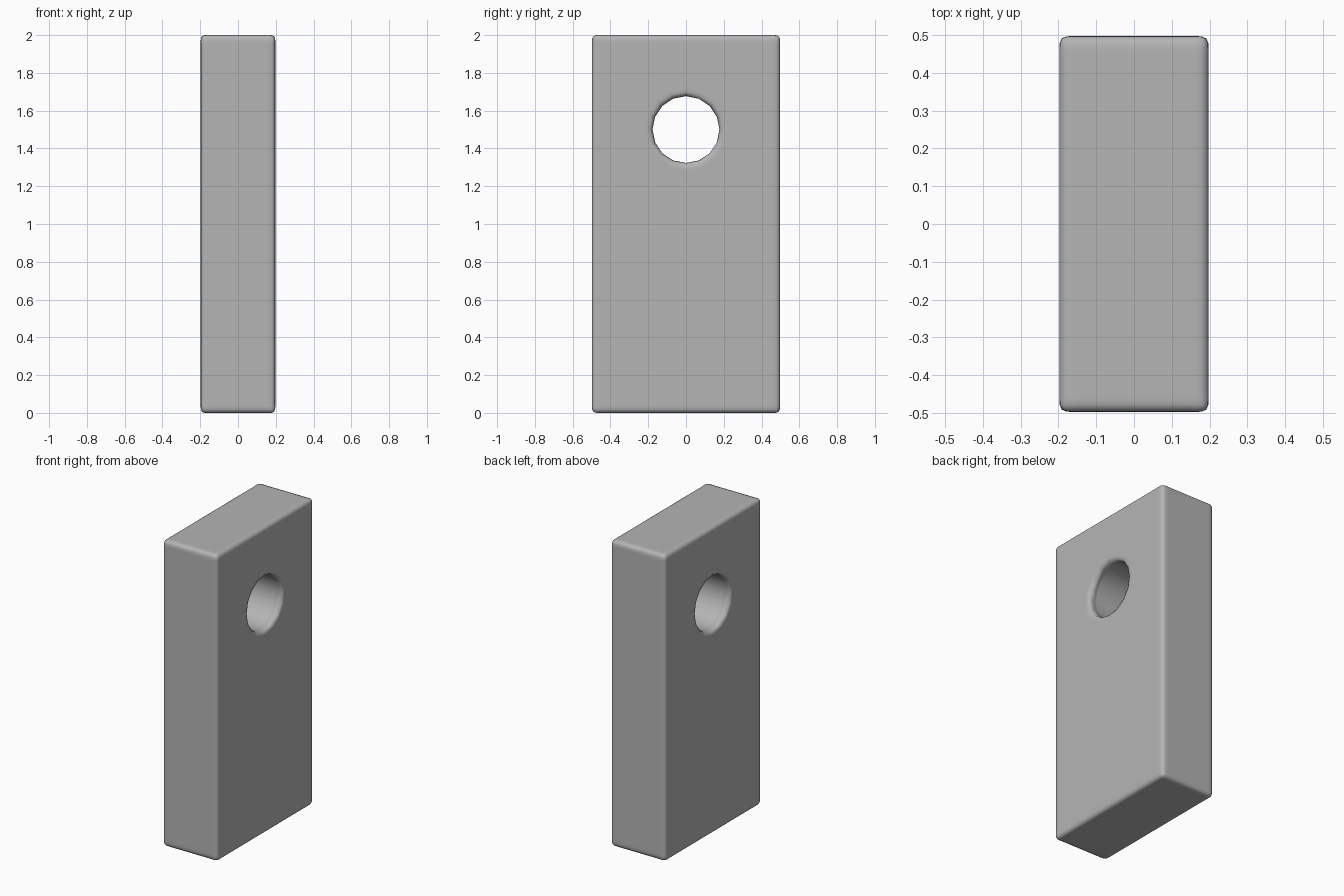
import bpy
from math import radians

if "Cube" in bpy.data.objects:
    bpy.data.objects.remove(bpy.data.objects["Cube"])

# Slab body
bpy.ops.mesh.primitive_cube_add(size=1, location=(0, 0, 1))
slab = bpy.context.object
slab.name = "slab"
slab.scale = (0.395, 0.995, 2.0)
bpy.ops.object.transform_apply(location=True, rotation=True, scale=True)

# Cutter for the round through-hole
bpy.ops.mesh.primitive_cylinder_add(vertices=16, radius=0.177, depth=1,
                                    location=(0, 0, 1.5),
                                    rotation=(0, radians(90), 0))
cutter = bpy.context.object
cutter.name = "hole_cutter"

bpy.context.view_layer.objects.active = slab
cut = slab.modifiers.new("hole", 'BOOLEAN')
cut.operation = 'DIFFERENCE'
cut.solver = 'EXACT'
cut.object = cutter
bpy.ops.object.modifier_apply(modifier=cut.name)
bpy.data.objects.remove(cutter, do_unlink=True)

# Soft rounded outer edges and hole rims, tight at the corner and easing out
bev = slab.modifiers.new("soft_edges", 'BEVEL')
bev.width = 0.05
bev.segments = 6
bev.profile = 0.75
bev.limit_method = 'ANGLE'
bev.angle_limit = radians(50)
bev.harden_normals = True
slab.select_set(True)
for p in slab.data.polygons:
    p.use_smooth = True
bpy.ops.object.modifier_apply(modifier=bev.name)

# Mid-grey colour
grey = bpy.data.materials.new("mid_grey")
grey.diffuse_color = (0.46, 0.46, 0.46, 1)
grey.use_nodes = True
grey.node_tree.nodes["Principled BSDF"].inputs["Base Color"].default_value = grey.diffuse_color
slab.data.materials.clear()
slab.data.materials.append(grey)
